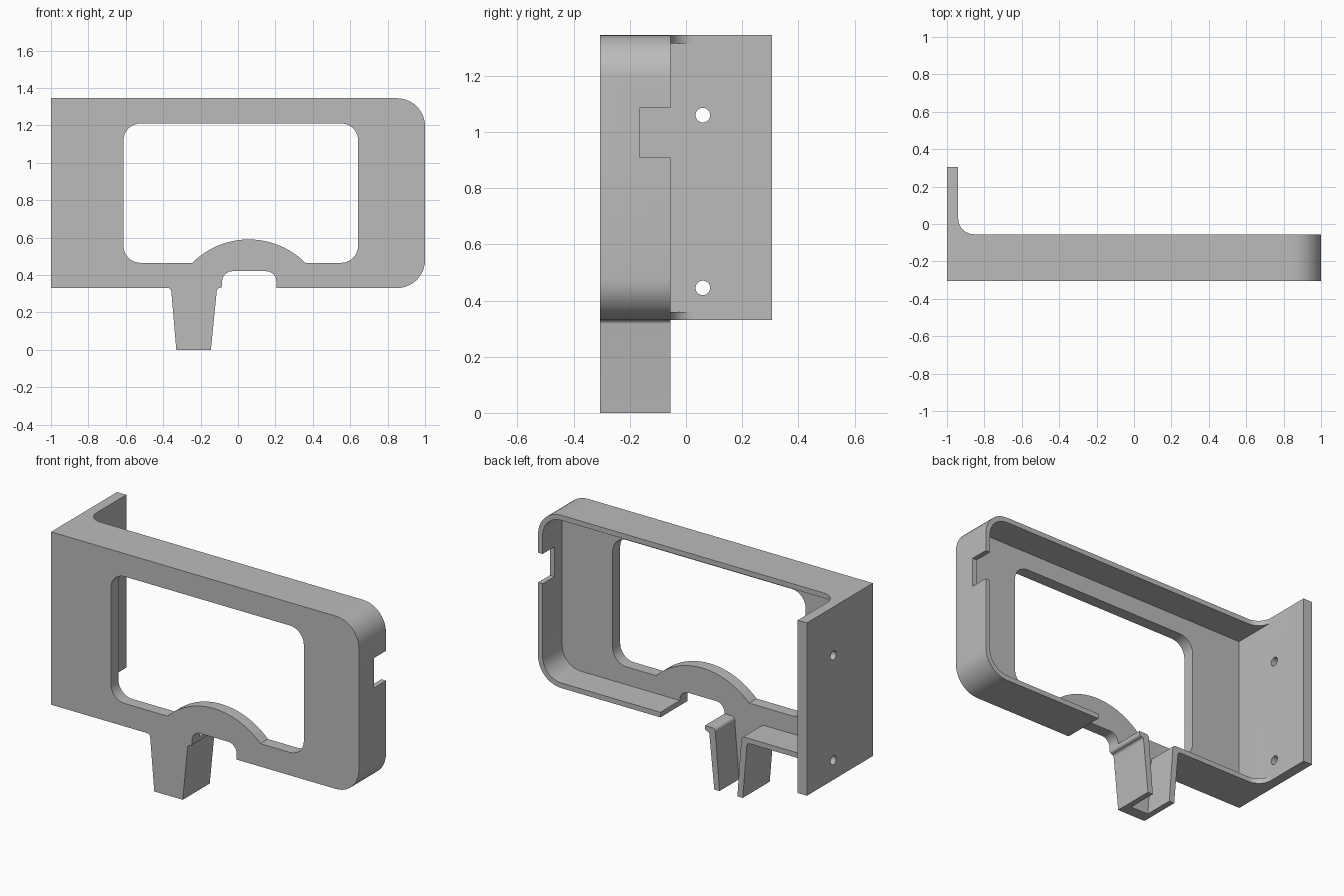
import bpy, bmesh, math
from mathutils import Vector

default = bpy.data.objects.get("Cube")
if default:
    bpy.data.objects.remove(default)

grey = bpy.data.materials.new("plain_grey")
grey.use_nodes = True
grey.diffuse_color = (0.5, 0.5, 0.5, 1)
grey.node_tree.nodes["Principled BSDF"].inputs["Base Color"].default_value = (0.5, 0.5, 0.5, 1)


def fillet(corners, steps=10):
    """Turn (u, v, radius) corners into an outline with rounded corners."""
    out = []
    for i, c in enumerate(corners):
        p = Vector(c[:2])
        r = c[2] if len(c) > 2 else 0
        if not r:
            out.append(p)
            continue
        a = (Vector(corners[i - 1][:2]) - p).normalized()
        b = (Vector(corners[(i + 1) % len(corners)][:2]) - p).normalized()
        half = a.angle(b) / 2
        centre = p + (a + b).normalized() * r / math.sin(half)
        start = p + a * r / math.tan(half) - centre
        end = p + b * r / math.tan(half) - centre
        sweep = math.pi - 2 * half
        for k in range(steps + 1):
            t = k / steps
            out.append(centre + (start * math.sin((1 - t) * sweep)
                                 + end * math.sin(t * sweep)) / math.sin(sweep))
    return out


def prism(name, outline, axis, lo, hi):
    """Extrude an outline along an axis."""
    place = {"x": lambda u, v, w: (w, u, v),
             "y": lambda u, v, w: (u, w, v),
             "z": lambda u, v, w: (u, v, w)}[axis]
    bm = bmesh.new()
    face = bm.faces.new([bm.verts.new(place(u, v, lo)) for u, v in outline])
    grown = bmesh.ops.extrude_face_region(bm, geom=[face])["geom"]
    bmesh.ops.translate(bm, vec=place(0, 0, hi - lo),
                        verts=[g for g in grown if isinstance(g, bmesh.types.BMVert)])
    bmesh.ops.recalc_face_normals(bm, faces=bm.faces)
    mesh = bpy.data.meshes.new(name)
    bm.to_mesh(mesh)
    bm.free()
    mesh.materials.append(grey)
    obj = bpy.data.objects.new(name, mesh)
    bpy.context.collection.objects.link(obj)
    return obj


LEFT, RIGHT, BASE, TOP = -1, 1, 0.33, 1.345
FRONT, RIM, BACK = -0.306, -0.055, 0.306
WALL, FLANGE = 0.03, 0.06

# Full silhouette with the tapered leg and the notch beside it
body = prism("phone_frame", fillet([
    (LEFT, TOP), (RIGHT, TOP, 0.15), (RIGHT, BASE, 0.15),
    (0.205, BASE), (0.205, 0.42, 0.055), (-0.085, 0.42, 0.055), (-0.085, BASE, 0.015),
    (-0.112, BASE, 0.015), (-0.145, 0), (-0.33, 0), (-0.358, BASE, 0.02), (LEFT, BASE)]),
    "y", FRONT, BACK)

# Empty space behind the rim, leaving the side flange with its rounded root
behind = prism("rear_cutter", fillet([
    (LEFT + FLANGE, RIM, 0.085), (1.2, RIM), (1.2, 0.5), (LEFT + FLANGE, 0.5)]),
    "z", -0.2, 1.6)

# Shallow tray inside the rim, running down through the leg channel
tray = prism("tray_cutter", fillet([
    (LEFT + FLANGE, TOP - WALL), (RIGHT - WALL, TOP - WALL, 0.12),
    (RIGHT - WALL, BASE + WALL, 0.12), (-0.15, BASE + WALL, 0.02),
    (-0.187, -0.1), (-0.288, -0.1),
    (-0.322, BASE + WALL, 0.02), (LEFT + FLANGE, BASE + WALL)]),
    "y", FRONT + 0.07, 0.5)

# Window with an arched lower edge
half_span, rise, mid, sill = 0.302, 0.125, 0.058, 0.465
radius = (half_span ** 2 + rise ** 2) / (2 * rise)
spread = math.asin(half_span / radius)
arch = [(mid + radius * math.sin(a), sill + rise - radius * (1 - math.cos(a)))
        for a in (spread * (1 - k / 12) for k in range(25))]
window = prism("window_cutter", fillet([
    (-0.612, 1.21, 0.09), (0.642, 1.21, 0.09), (0.642, sill, 0.09), *arch,
    (-0.612, sill, 0.09)]), "y", -0.5, 0.0)

# Slot in the end wall
slot = prism("slot_cutter", [(-0.165, 0.91), (0.1, 0.91), (0.1, 1.085), (-0.165, 1.085)],
             "x", 0.9, 1.1)

# Screw holes in the flange
holes = [prism("hole_cutter", [(0.06 + 0.026 * math.cos(k * math.pi / 12),
                                z + 0.026 * math.sin(k * math.pi / 12)) for k in range(24)],
               "x", -1.1, -0.85) for z in (0.445, 1.06)]

cutters = [behind, tray, window, slot, *holes]
for cutter in cutters:
    cut = body.modifiers.new(cutter.name, "BOOLEAN")
    cut.operation, cut.solver, cut.object = "DIFFERENCE", "EXACT", cutter
    cutter.hide_render = True

# Bake the cuts and drop the cutters
bpy.context.view_layer.update()
graph = bpy.context.evaluated_depsgraph_get()
baked = bpy.data.meshes.new_from_object(body.evaluated_get(graph))
body.modifiers.clear()
body.data = baked
for cutter in cutters:
    bpy.data.objects.remove(cutter)

bpy.ops.object.select_all(action="DESELECT")
body.select_set(True)
bpy.context.view_layer.objects.active = body
bpy.ops.object.shade_smooth_by_angle(angle=math.radians(30))
